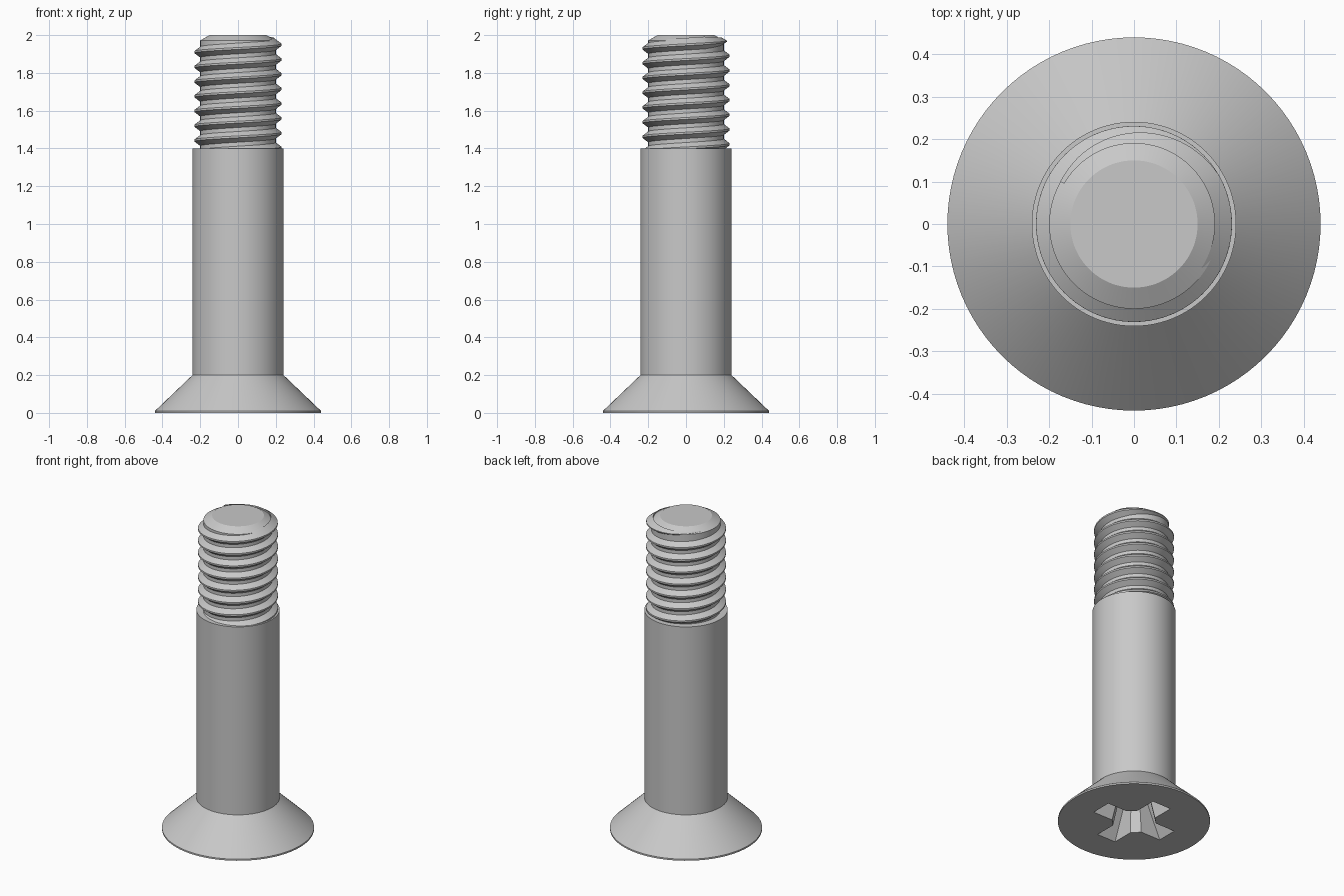
import bpy, bmesh
from math import cos, sin, pi, radians

if "Cube" in bpy.data.objects:
    bpy.data.objects.remove(bpy.data.objects["Cube"], do_unlink=True)

steel = bpy.data.materials.new("steel_grey")
steel.use_nodes = True
steel.diffuse_color = (0.58, 0.58, 0.58, 1)
steel.node_tree.nodes["Principled BSDF"].inputs["Base Color"].default_value = (0.58, 0.58, 0.58, 1)


def finish(bm, name):
    """Turn a bmesh into a named object with outward normals."""
    bmesh.ops.recalc_face_normals(bm, faces=bm.faces)
    mesh = bpy.data.meshes.new(name)
    bm.to_mesh(mesh)
    bm.free()
    mesh.materials.append(steel)
    obj = bpy.data.objects.new(name, mesh)
    bpy.context.collection.objects.link(obj)
    return obj


def skin(name, rings):
    """Join equal closed rings of points into a capped tube."""
    bm = bmesh.new()
    loops = [[bm.verts.new(p) for p in ring] for ring in rings]
    n = len(loops[0])
    for a, b in zip(loops, loops[1:]):
        for i in range(n):
            j = (i + 1) % n
            bm.faces.new((a[i], a[j], b[j], b[i]))
    bm.faces.new(loops[0])
    bm.faces.new(loops[-1])
    return finish(bm, name)


def smooth(obj, degrees):
    bpy.ops.object.select_all(action='DESELECT')
    obj.select_set(True)
    bpy.context.view_layer.objects.active = obj
    bpy.ops.object.shade_smooth_by_angle(angle=radians(degrees))


def circle(r, z, n=96):
    return [(r * cos(2 * pi * i / n), r * sin(2 * pi * i / n), z) for i in range(n)]


# Countersunk head, plain shank, threaded core and chamfered tip
profile = [(0.44, 0), (0.44, 0.01), (0.241, 0.2), (0.241, 1.4),
           (0.2, 1.4), (0.2, 1.972), (0.15, 2)]
body = skin("screw_body", [circle(r, z) for r, z in profile])


# Tapered cross-shaped drive recess in the underside of the head
def cross(length, half, corner, z):
    ring = []
    for k in range(4):
        c, s = cos(k * pi / 2), sin(k * pi / 2)
        for x, y in ((corner, -half), (length, -half), (length, half), (corner, half)):
            ring.append((x * c - y * s, x * s + y * c, z))
    return ring


cutter = skin("recess_cutter", [cross(0.255, 0.067, 0.112, -0.01),
                                cross(0.13, 0.04, 0.075, 0.2)])
cutter.hide_render = True
cut = body.modifiers.new("drive_recess", 'BOOLEAN')
cut.operation = 'DIFFERENCE'
cut.solver = 'EXACT'
cut.object = cutter
bpy.context.view_layer.objects.active = body
bpy.ops.object.modifier_apply(modifier=cut.name)
bpy.data.objects.remove(cutter, do_unlink=True)
smooth(body, 25)

# Right-handed helical thread that fades out near the tip
PITCH, STEPS = 0.078, 72
end = radians(510)
start = end - 2 * pi * 7.8
count = int(7.8 * STEPS)
rings = []
for i in range(count + 1):
    a = start + (end - start) * i / count
    z = 1.91 + PITCH * (a - pi) / (2 * pi)
    fade = max(0.03, min(1, (end - a) / radians(120)))
    crest = 0.2 + 0.031 * fade
    section = [(0.19, -0.036 * fade), (crest, -0.005 * fade),
               (crest, 0.005 * fade), (0.19, 0.036 * fade)]
    rings.append([(r * cos(a), r * sin(a), z + dz) for r, dz in section])
thread = skin("thread", rings)
smooth(thread, 30)
